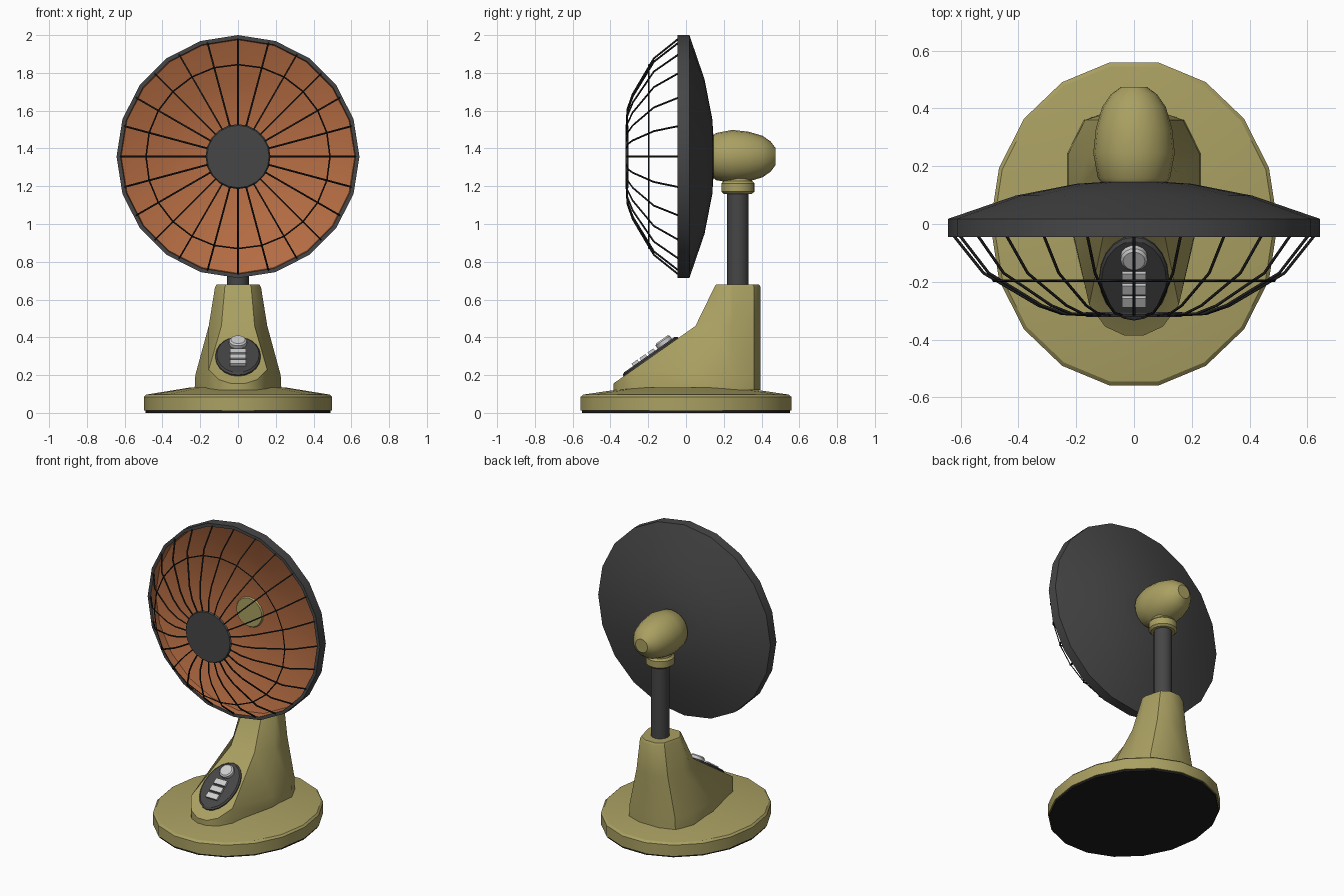
import bpy, bmesh, math
from mathutils import Matrix, Vector

cube = bpy.data.objects.get("Cube")
if cube:
    bpy.data.objects.remove(cube, do_unlink=True)


def material(name, rgb):
    lin = [((c / 255 + 0.055) / 1.055) ** 2.4 for c in rgb] + [1.0]
    m = bpy.data.materials.new(name)
    m.use_nodes = True
    m.diffuse_color = lin
    m.node_tree.nodes["Principled BSDF"].inputs["Base Color"].default_value = lin
    return m


OLIVE = material("olive enamel", (170, 160, 98))
GREY = material("dark grey metal", (70, 70, 70))
ORANGE = material("copper orange", (182, 109, 67))
BLACK = material("black wire", (30, 30, 30))
SILVER = material("light grey plastic", (205, 205, 205))


def finish(name, bm, mats, matrix=None, smooth=True):
    bmesh.ops.recalc_face_normals(bm, faces=bm.faces)
    mesh = bpy.data.meshes.new(name)
    bm.to_mesh(mesh)
    bm.free()
    ob = bpy.data.objects.new(name, mesh)
    bpy.context.collection.objects.link(ob)
    for m in mats:
        mesh.materials.append(m)
    if matrix:
        ob.matrix_world = matrix
    if smooth:
        bpy.ops.object.select_all(action='DESELECT')
        ob.select_set(True)
        bpy.context.view_layer.objects.active = ob
        bpy.ops.object.shade_smooth_by_angle(angle=math.radians(32))
    return ob


def loft(bm, rings, accents=()):
    """Skin rings of points and cap both ends; accent bands use material 1."""
    rows = [[bm.verts.new(p) for p in ring] for ring in rings]
    n = len(rows[0])
    for k, (a, b) in enumerate(zip(rows, rows[1:])):
        for i in range(n):
            j = (i + 1) % n
            f = bm.faces.new((a[i], a[j], b[j], b[i]))
            f.material_index = int(k in accents)
    bm.faces.new(rows[0])
    bm.faces.new(rows[-1]).material_index = int(len(rows) - 1 in accents)


def lathe(name, profile, n, mats, matrix, accents=(), stretch=1.0):
    """Turn (radius, height) points about the local z axis."""
    turn = [2 * math.pi * i / n for i in range(n)]
    rings = [[(r * math.cos(t), r * stretch * math.sin(t), h) for t in turn]
             for r, h in profile]
    bm = bmesh.new()
    loft(bm, rings, accents)
    return finish(name, bm, mats, matrix)


def at(x, y, z):
    return Matrix.Translation((x, y, z))


# Oval foot
lathe("foot_pad", [(0.49, 0), (0.49, 0.015)], 18, [BLACK], at(0, 0, 0), stretch=1.14)
lathe("foot", [(0.497, 0.012), (0.497, 0.085), (0.485, 0.097), (0.25, 0.135)],
      18, [OLIVE], at(0, 0, 0), stretch=1.14)


# Pedestal: rounded back, sloping control face
def pedestal_ring(z, width, side_y, front):
    back = 0.395
    half = [(0.32 * width, back, z), (0.75 * width, back - 0.035, z),
            (width, back - 0.15, z), (width, side_y, z)] + front
    return half + [(-x, y, h) for x, y, h in reversed(half)]


def flat_front(x, y, z):
    return [(x, y, z), (x * 0.6, y, z), (x * 0.2, y, z)]


def slope_z(y):
    return 0.155 + 0.7 * (y + 0.385)


toe = [(0.155, -0.28), (0.1, -0.355), (0.035, -0.385)]
body = bmesh.new()
loft(body, [
    pedestal_ring(0.12, 0.23, 0.04, [(x, y, 0.12) for x, y in toe]),
    pedestal_ring(0.2, 0.226, 0.04, [(x, y, slope_z(y)) for x, y in toe]),
    pedestal_ring(0.46, 0.155, 0.17, flat_front(0.088, 0.05, 0.46)),
    pedestal_ring(0.665, 0.122, 0.22, flat_front(0.07, 0.15, 0.665)),
    [(x * 0.93, 0.275 + (y - 0.275) * 0.93, z)
     for x, y, z in pedestal_ring(0.68, 0.122, 0.22, flat_front(0.07, 0.15, 0.68))],
])
finish("pedestal", body, [OLIVE])

# Control panel on the slope
slope = at(0, -0.185, slope_z(-0.185)) @ Matrix.Rotation(math.radians(35), 4, 'X')
lathe("control_panel", [(0.12, -0.01), (0.12, 0.008), (0.112, 0.016)],
      20, [GREY], slope, stretch=1.47)
lathe("control_knob", [(0.047, 0.01), (0.047, 0.036), (0.038, 0.044)],
      14, [SILVER], slope @ at(0, 0.1, 0))
for i in range(3):
    bm = bmesh.new()
    bmesh.ops.create_cube(bm, size=1, matrix=Matrix.Diagonal((0.084, 0.038, 0.022, 1)))
    finish(f"control_button_{i + 1}", bm, [SILVER],
           slope @ at(0, 0.018 - 0.052 * i, 0.02), smooth=False)

# Post and collar
lathe("post", [(0.057, 0.6), (0.057, 1.18)], 16, [GREY], at(0, 0.275, 0))
lathe("collar", [(0.075, 1.16), (0.088, 1.172), (0.088, 1.215), (0.075, 1.228),
                 (0.07, 1.26)], 16, [OLIVE], at(0, 0.275, 0))

# Motor head, turned about the front-back axis
CENTRE = 1.357
toward_back = at(0, 0, CENTRE) @ Matrix.Rotation(math.radians(-90), 4, 'X')
lathe("motor_head", [(0.095, 0.118), (0.11, 0.14), (0.125, 0.16), (0.141, 0.245),
                     (0.132, 0.33), (0.11, 0.405), (0.08, 0.448), (0.045, 0.474)],
      20, [OLIVE], toward_back)

# Dish: grey shell outside, orange reflector inside
lathe("dish", [(0.11, 0.145), (0.2, 0.139), (0.41, 0.098), (0.643, 0.018), (0.643, -0.045),
               (0.622, -0.045), (0.618, 0.005), (0.4, 0.085), (0.2, 0.122), (0.1, 0.127)],
      20, [GREY, ORANGE], toward_back, accents=(5, 6, 7, 8, 9))

# Guard cap
lathe("guard_cap", [(0.165, -0.305), (0.172, -0.312), (0.165, -0.321)],
      20, [GREY], toward_back)


# Wire guard
def wires(name, paths, radius, cyclic):
    curve = bpy.data.curves.new(name, 'CURVE')
    curve.dimensions = '3D'
    curve.bevel_depth = radius
    curve.bevel_resolution = 0
    for path in paths:
        s = curve.splines.new('POLY')
        s.points.add(len(path) - 1)
        for p, co in zip(s.points, path):
            p.co = (*co, 1)
        s.use_cyclic_u = cyclic
    curve.materials.append(BLACK)
    ob = bpy.data.objects.new(name, curve)
    bpy.context.collection.objects.link(ob)


def around(r, y, i, n=24):
    t = 2 * math.pi * i / n
    return Vector((r * math.cos(t), y, CENTRE + r * math.sin(t)))


rib = [(0.628, -0.035), (0.52, -0.17), (0.33, -0.282), (0.25, -0.31), (0.15, -0.315)]
wires("guard_ribs", [[around(r, y, i) for r, y in rib] for i in range(24)], 0.005, False)
wires("guard_ring", [[around(0.487, -0.196, i) for i in range(24)]], 0.004, True)
